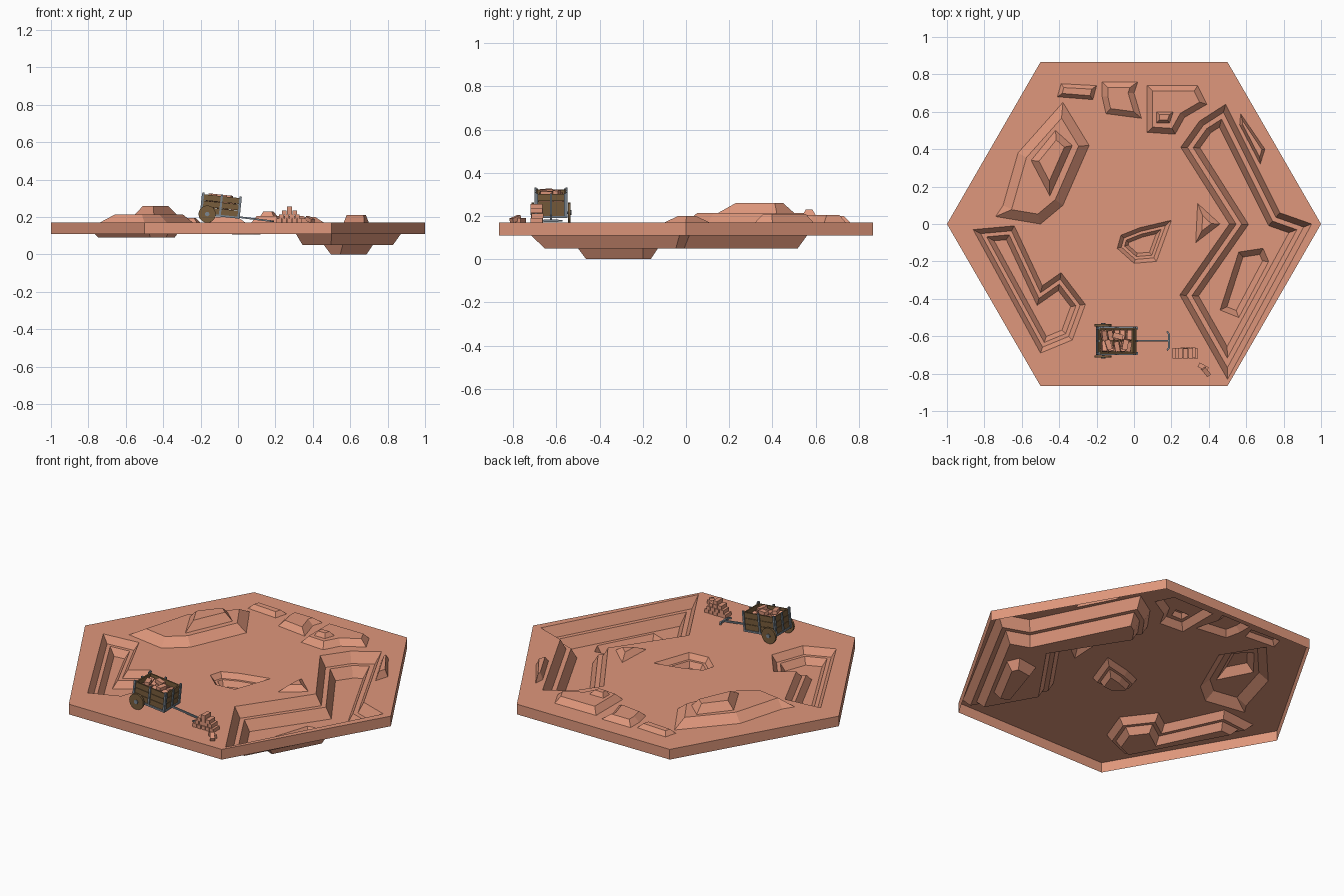
import bpy, bmesh, math, random
from mathutils import Matrix, Vector

if "Cube" in bpy.data.objects:
    bpy.data.objects.remove(bpy.data.objects["Cube"])

random.seed(4)


def material(name, rgb):
    m = bpy.data.materials.new(name)
    m.diffuse_color = (*rgb, 1)
    m.use_nodes = True
    m.node_tree.nodes["Principled BSDF"].inputs["Base Color"].default_value = m.diffuse_color
    return m


CLAY = material("clay", (0.74, 0.31, 0.2))
WOOD = material("wood", (0.19, 0.11, 0.045))
METAL = material("metal", (0.2, 0.24, 0.28))


def finish(name, bm, mat):
    me = bpy.data.meshes.new(name)
    bm.to_mesh(me)
    bm.free()
    me.materials.append(mat)
    ob = bpy.data.objects.new(name, me)
    bpy.context.collection.objects.link(ob)
    return ob


def boxes(name, items, mat, base=Matrix()):
    """One object of boxes; item = (centre, size, optional rotation matrix)."""
    bm = bmesh.new()
    for it in items:
        rot = it[2] if len(it) > 2 else Matrix()
        m = base @ Matrix.Translation(it[0]) @ rot @ Matrix.Diagonal((*it[1], 1))
        bmesh.ops.create_cube(bm, size=1, matrix=m)
    return finish(name, bm, mat)


def inset(pts, d):
    """Move each corner of a counter-clockwise outline inward by d."""
    out = []
    for i, p in enumerate(pts):
        p, a, b = Vector(p), Vector(pts[i - 1]), Vector(pts[(i + 1) % len(pts)])
        e, f = (p - a).normalized(), (b - p).normalized()
        n1, n2 = Vector((-e.y, e.x)), Vector((-f.y, f.x))
        k = (n1 + n2).normalized()
        out.append(p + k * d / max(k.dot(n1), 0.4))
    return out


# ---- terrain: nested terraces stitched into one sheet ----
ground = bmesh.new()


def loop(pts, z):
    vs = [ground.verts.new((p[0], p[1], z)) for p in pts]
    return vs, [ground.edges.new((vs[i - 1], vs[i])) for i in range(len(vs))]


def terrace(outline, steps, children=()):
    """steps = (inset, height) rings; children are terraces on the last level.
    Returns the edges of the outermost ring."""
    rings = [loop(inset(outline, d), z) for d, z in steps]
    for (a, _), (b, _) in zip(rings, rings[1:]):
        for i in range(len(a)):
            ground.faces.new((a[i - 1], a[i], b[i], b[i - 1]))
    edges = list(rings[-1][1])
    for c in children:
        edges += terrace(*c)
    bmesh.ops.triangle_fill(ground, use_beauty=True, use_dissolve=False, edges=edges,
                            normal=(0, 0, 1))
    return rings[0][1]


T = 0.17
deep_pit = ([(.46, -.46), (.56, -.5), (.72, -.2), (.69, -.13), (.56, -.15)],
            [(0, .05), (.03, 0)])
big_pit = ([(.5, -.83), (.95, 0), (.78, .06), (.49, .64), (.35, .55), (.25, .41),
            (.51, 0), (.245, -.38)],
           [(0, T), (.03, .11), (.055, .11), (.085, .05)], [deep_pit])
left_pit = ([(-.86, -.03), (-.5, -.69), (-.33, -.62), (-.26, -.43), (-.39, -.26),
             (-.49, -.33), (-.64, -.01)],
            [(0, T), (.025, .13), (.045, .13), (.07, .09)])
centre_pit = ([(-.09, -.13), (0, -.21), (.12, -.2), (.2, .02), (.03, -.02), (-.07, -.06)],
              [(0, T), (.02, .14), (.035, .14), (.052, .107)])
hill_peak = ([(-.45, .15), (-.33, .42), (-.42, .5), (-.55, .34)], [(0, .215), (.035, .26)])
hill = ([(-.74, .04), (-.62, .02), (-.5, .0), (-.38, .1), (-.24, .42), (-.38, .65),
         (-.62, .38), (-.7, .1)], [(0, T), (.05, .215)], [hill_peak])
back_peak = ([(.12, .54), (.19, .54), (.21, .6), (.12, .6)], [(0, .205), (.015, .23)])
back_right = ([(.07, .49), (.22, .48), (.27, .57), (.39, .64), (.34, .74), (.07, .74)],
              [(0, T), (.03, .205)], [back_peak])
back_mid = ([(-.15, .59), (.04, .565), (0, .7), (.02, .76), (-.17, .76), (-.17, .68)],
            [(0, T), (.03, .2)])
back_left = ([(-.41, .68), (-.22, .665), (-.2, .74), (-.39, .75)], [(0, T), (.02, .195)])
right_mound = ([(.675, .32), (.7, .4), (.57, .59), (.565, .53)], [(0, T), (.015, .21)])
wedge_mound = ([(.33, -.1), (.46, 0), (.34, .11)], [(0, T), (.03, .2)])

hexagon = [(math.cos(i * math.pi / 3), math.sin(i * math.pi / 3)) for i in range(6)]
rim = terrace(hexagon, [(0, T)], [big_pit, left_pit, centre_pit, hill, back_right, back_mid,
                                  back_left, right_mound, wedge_mound])
ground.normal_update()
for f in ground.faces:
    if f.normal.z < 0:
        f.normal_flip()

# Rim wall, open underneath
top = [e.verts[1] for e in rim]
low = [ground.verts.new((v.co.x, v.co.y, .11)) for v in top]
for i in range(6):
    f = ground.faces.new((low[i - 1], low[i], top[i], top[i - 1]))
    f.normal_update()
    if f.normal.dot(f.calc_center_median() - Vector((0, 0, .14))) < 0:
        f.normal_flip()
finish("quarry_ground", ground, CLAY)

# ---- brick pile and loose bricks ----
bw, bl, bh = .025, .055, .0215
pile = []
for row, n in enumerate((5, 4, 3, 1)):
    for i in range(n):
        x = .275 + (i - (n - 1) / 2) * .028
        pile.append(((x, -.69 + random.uniform(-.003, .003), T + bh * (row + .5)),
                     (bw, bl, bh * .97)))
boxes("brick_pile", pile, CLAY)
boxes("loose_bricks", [
    ((.37, -.765, T + bh / 2), (.055, bw, bh), Matrix.Rotation(-.5, 4, 'Z')),
    ((.385, -.79, T + .016), (.05, bw, bh),
     Matrix.Rotation(-.9, 4, 'Z') @ Matrix.Rotation(.35, 4, 'Y'))], CLAY)

# ---- cart body, tipped toward its handle ----
CY = -.625
cart = Matrix.Translation((-.092, CY, .259)) @ Matrix.Rotation(math.radians(6), 4, 'Y')
planks = [((0, 0, -.045), (.2, .136, .01))]
for k in range(3):
    z = -.031 + k * .034
    planks += [((0, s * .066, z), (.196, .008, .032)) for s in (-1, 1)]
    planks += [((s * .096, 0, z), (.008, .128, .032)) for s in (-1, 1)]
boxes("cart_box", planks, WOOD, cart)

frame = []
for s in (-1, 1):
    for x in (-.1, 0, .1):
        frame.append(((x, s * .072, .003), (.011, .009, .118)))
    frame.append(((0, s * .071, -.052), (.21, .011, .01)))
    frame += [((s * .103, y, .002), (.008, .011, .11)) for y in (-.066, 0, .066)]
    frame.append(((s * .1, 0, -.053), (.01, .15, .01)))
boxes("cart_frame", frame, METAL, cart)

# Bricks loaded in the cart
load = []
for layer in range(3):
    for i in range(5):
        for j in (-1, 1):
            tilt = Matrix.Rotation(random.uniform(-.2, .2), 4, 'Z') @ \
                Matrix.Rotation(random.uniform(-.15, .15) * layer, 4, 'X')
            load.append(((-.07 + i * .033 + random.uniform(-.003, .003), j * .03,
                          -.026 + layer * .025), (.026, .054, .022), tilt))
load += [((x, y, .051), (.028, .054, .02), Matrix.Rotation(a, 4, 'Z'))
         for x, y, a in ((-.05, -.02, .3), (.0, .025, 1.3), (.04, -.02, -.2))]
boxes("cart_bricks", load, CLAY, cart)


# ---- wheels and axle ----
def cylinder(bm, x, y, z, r, depth, sides):
    m = Matrix.Translation((x, y, z)) @ Matrix.Rotation(math.pi / 2, 4, 'X')
    bmesh.ops.create_cone(bm, cap_ends=True, segments=sides, radius1=r, radius2=r,
                          depth=depth, matrix=m)


WX, WZ = -.165, T + .046
for s, side in ((-1, "front"), (1, "back")):
    bm = bmesh.new()
    cylinder(bm, WX, CY + s * .084, WZ, .046, .012, 20)
    finish(side + "_wheel", bm, WOOD)
    bm = bmesh.new()
    cylinder(bm, WX, CY + s * .089, WZ, .012, .012, 10)
    finish(side + "_hub", bm, METAL)
bm = bmesh.new()
cylinder(bm, WX, CY, WZ, .006, .17, 8)
finish("axle", bm, METAL)

# ---- pull handle with bent crossbar ----
a, b = Vector((-.02, CY, .203)), Vector((.188, CY, .177))
pole = Matrix.Rotation(math.atan2(a.z - b.z, b.x - a.x), 4, 'Y')
bars = [((a + b) / 2, ((b - a).length, .009, .009), pole),
        ((.188, CY, .178), (.01, .07, .01))]
bars += [((.183, CY + s * .042, .178), (.009, .022, .009), Matrix.Rotation(s * .6, 4, 'Z'))
         for s in (-1, 1)]
boxes("cart_handle", bars, METAL)
